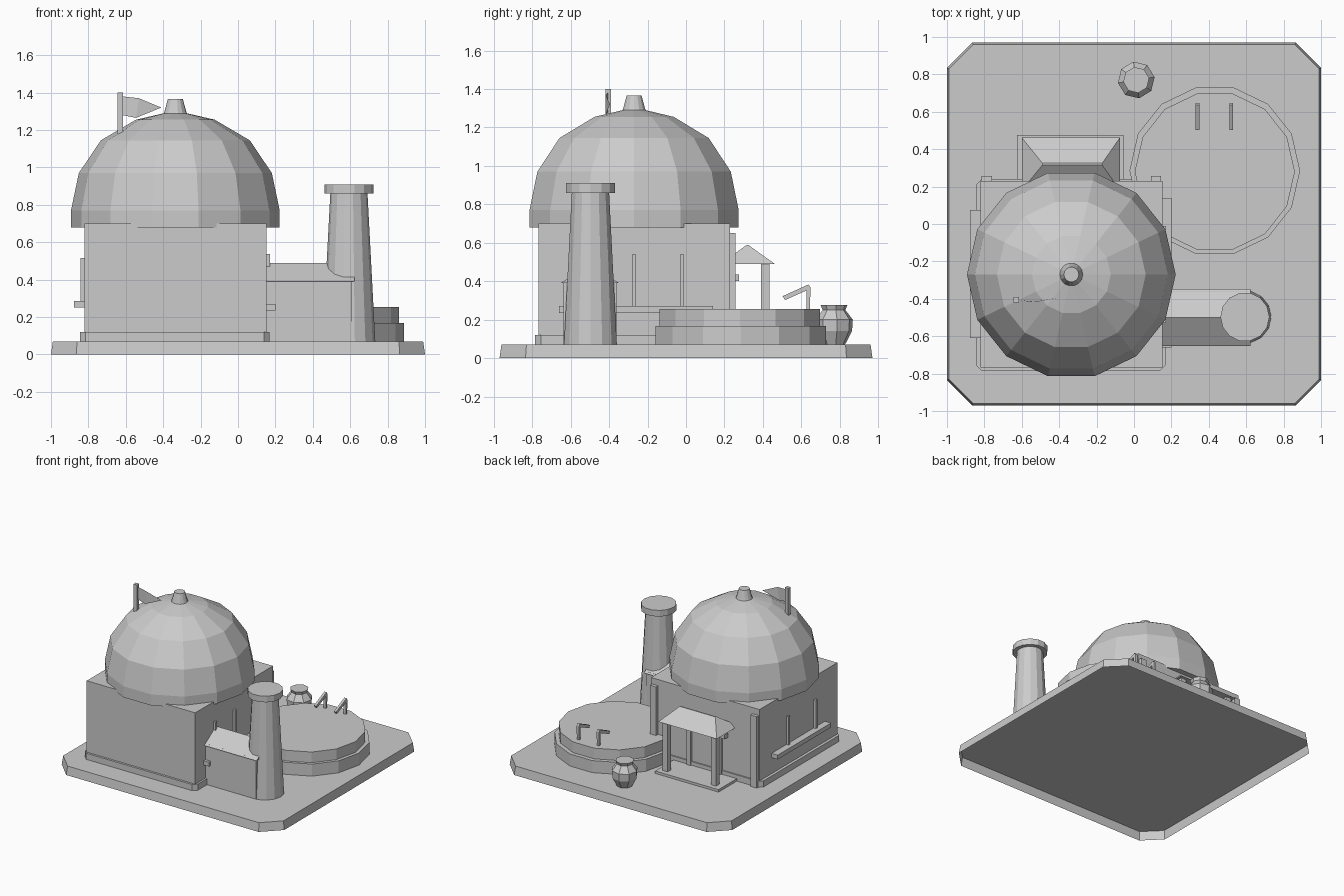
import bpy, bmesh
from math import cos, sin, pi

old = bpy.data.objects.get("Cube")
if old:
    bpy.data.objects.remove(old, do_unlink=True)

GREY = (0.6, 0.6, 0.6, 1)
stone = bpy.data.materials.new("light grey")
stone.use_nodes = True
stone.diffuse_color = GREY
stone.node_tree.nodes["Principled BSDF"].inputs["Base Color"].default_value = GREY


def finish(name, bm):
    bmesh.ops.recalc_face_normals(bm, faces=bm.faces)
    me = bpy.data.meshes.new(name)
    bm.to_mesh(me)
    bm.free()
    me.materials.append(stone)
    ob = bpy.data.objects.new(name, me)
    bpy.context.scene.collection.objects.link(ob)
    return ob


def loft(name, rings, closed_base=True):
    """Skin a stack of rings with equal point counts and cap the ends."""
    bm = bmesh.new()
    loops = [[bm.verts.new(p) for p in ring] for ring in rings]
    n = len(loops[0])
    for a, b in zip(loops, loops[1:]):
        for i in range(n):
            j = (i + 1) % n
            bm.faces.new((a[i], a[j], b[j], b[i]))
    if closed_base:
        bm.faces.new(loops[0][::-1])
    bm.faces.new(loops[-1])
    return finish(name, bm)


def box(name, x0, x1, y0, y1, z0, z1):
    return loft(name, [[(x0, y0, z), (x1, y0, z), (x1, y1, z), (x0, y1, z)] for z in (z0, z1)])


def lathe(name, x, y, n, profile, turn=0.0):
    angles = [2 * pi * i / n + turn for i in range(n)]
    return loft(name, [[(x + r * cos(a), y + r * sin(a), z) for a in angles] for r, z in profile])


def chamfered(x0, x1, y0, y1, c, z):
    return [(x0 + c, y0, z), (x1 - c, y0, z), (x1, y0 + c, z), (x1, y1 - c, z),
            (x1 - c, y1, z), (x0 + c, y1, z), (x0, y1 - c, z), (x0, y0 + c, z)]


def extrude(name, outline, x0, x1):
    """Prism along x of an outline in y, z."""
    return loft(name, [[(x, y, z) for y, z in outline] for x in (x0, x1)])


# Ground slab with cut corners, hollow underneath
G = 0.07
loft("ground_slab", [chamfered(-1, 1, -0.97, 0.97, 0.135, 0),
                     chamfered(-0.99, 0.99, -0.96, 0.96, 0.13, G)], closed_base=False)

# House block, plinth and rear corner posts
box("house_walls", -0.822, 0.153, -0.768, 0.23, G, 0.70)
loft("house_plinth", [chamfered(-0.845, 0.168, -0.785, 0.24, 0.03, z) for z in (G, 0.12)])
for side, x in (("left", 0.09), ("right", -0.815)):
    box(side + "_corner_post", x, x + 0.055, 0.21, 0.257, G, 0.65)

# Dome and finial
DX, DY = -0.335, -0.27
lathe("dome", DX, DY, 14, [(0.558, 0.68), (0.558, 0.77), (0.516, 0.97),
                           (0.398, 1.145), (0.211, 1.255), (0.06, 1.29)])
lathe("dome_finial", DX, DY, 14, [(0.065, 1.28), (0.058, 1.30), (0.04, 1.365)])

# Flag: a thin bent sheet on a pole
box("flag_pole", -0.645, -0.615, -0.42, -0.39, 1.12, 1.40)
bm = bmesh.new()
top = [bm.verts.new(p) for p in ((-0.62, -0.405, 1.38), (-0.53, -0.418, 1.37))]
low = [bm.verts.new(p) for p in ((-0.62, -0.405, 1.28), (-0.545, -0.418, 1.265))]
tip = bm.verts.new((-0.41, -0.395, 1.32))
bm.faces.new((top[0], low[0], low[1], top[1]))
bm.faces.new((top[1], low[1], tip))
finish("flag", bm)

# Side window sills with slim upright bars
box("left_sill", 0.14, 0.20, -0.66, 0.14, 0.235, 0.27)
for i, y in enumerate((-0.52, -0.27, -0.02)):
    box("left_window_bar_%d" % i, 0.14, 0.17, y - 0.01, y + 0.01, 0.26, 0.538)
box("right_sill", -0.877, -0.81, -0.61, 0.075, 0.25, 0.285)
for i, y in enumerate((-0.475, -0.125)):
    box("right_window_bar_%d" % i, -0.842, -0.81, y - 0.01, y + 0.01, 0.28, 0.515)

# Flue shed with gabled roof
box("shed_walls", 0.14, 0.61, -0.637, -0.362, G, 0.40)
extrude("shed_roof", [(-0.652, 0.39), (-0.348, 0.39), (-0.5, 0.49)], 0.14, 0.622)

# Chimney
lathe("chimney", 0.593, -0.497, 14, [(0.141, G), (0.099, 0.87)])
lathe("chimney_cap", 0.593, -0.497, 14, [(0.131, 0.86), (0.131, 0.91)])

# Round stepped platform with two hand rails
lathe("platform_lower", 0.432, 0.285, 14, [(0.456, G), (0.456, 0.168)])
lathe("platform_upper", 0.432, 0.28, 14, [(0.428, 0.16), (0.428, 0.255)])
for side, x in (("left", 0.51), ("right", 0.33)):
    extrude(side + "_hand_rail", [(0.503, 0.322), (0.515, 0.302), (0.628, 0.352), (0.628, 0.25),
                                  (0.644, 0.25), (0.648, 0.366), (0.637, 0.383)],
            x, x + 0.02)

# Clay pot
lathe("pot", 0.012, 0.77, 8, [(0.058, G), (0.095, 0.14), (0.099, 0.2), (0.06, 0.25),
                              (0.07, 0.275)], pi / 20)

# Back porch: floor, posts, door frame and hipped roof
box("porch_floor", -0.625, -0.055, 0.2, 0.475, G, 0.09)
for side, x in (("left", -0.14), ("right", -0.575)):
    box(side + "_porch_post", x, x + 0.045, 0.39, 0.435, 0.08, 0.50)
for side, x in (("left", -0.215), ("right", -0.49)):
    box(side + "_door_jamb", x, x + 0.035, 0.21, 0.25, 0.08, 0.42)
box("door_lintel", -0.54, -0.135, 0.21, 0.275, 0.40, 0.435)
E = 0.49
loft("porch_roof", [[(-0.60, 0.18, E), (-0.075, 0.18, E), (-0.075, 0.462, E), (-0.60, 0.462, E)],
                    [(-0.49, 0.315, 0.588), (-0.17, 0.315, 0.588),
                     (-0.17, 0.325, 0.588), (-0.49, 0.325, 0.588)]])
